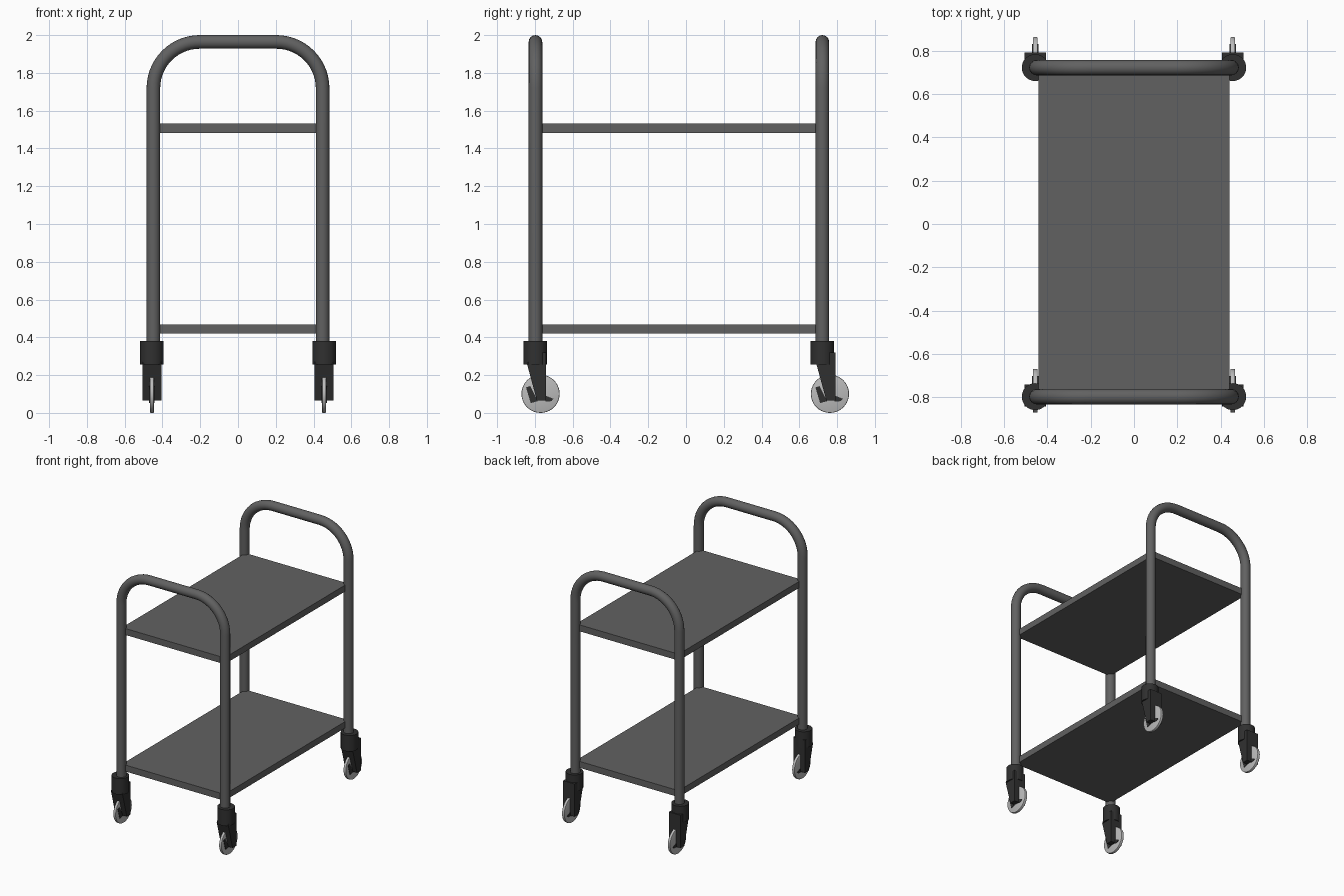
import bpy, bmesh, math
from mathutils import Matrix

if "Cube" in bpy.data.objects:
    bpy.data.objects.remove(bpy.data.objects["Cube"])

def material(name, v):
    m = bpy.data.materials.new(name)
    m.diffuse_color = (v, v, v, 1)
    m.use_nodes = True
    m.node_tree.nodes["Principled BSDF"].inputs["Base Color"].default_value = m.diffuse_color
    return m

STEEL = material("dark_steel", 0.12)
BLACK = material("black_plastic", 0.03)
PALE = material("pale_rubber", 0.5)

def add(name, bm, mat):
    bmesh.ops.recalc_face_normals(bm, faces=bm.faces)
    me = bpy.data.meshes.new(name)
    bm.to_mesh(me)
    bm.free()
    me.materials.append(mat)
    ob = bpy.data.objects.new(name, me)
    bpy.context.collection.objects.link(ob)
    return ob

def smooth(ob):
    bpy.ops.object.select_all(action='DESELECT')
    ob.select_set(True)
    bpy.context.view_layer.objects.active = ob
    bpy.ops.object.shade_smooth_by_angle(angle=math.radians(35))

def box(name, x0, x1, y0, y1, z0, z1, mat):
    bm = bmesh.new()
    bmesh.ops.create_cube(bm, size=1)
    bm.transform(Matrix.Translation(((x0 + x1) / 2, (y0 + y1) / 2, (z0 + z1) / 2))
                 @ Matrix.Diagonal((x1 - x0, y1 - y0, z1 - z0, 1)))
    return add(name, bm, mat)

def cylinder(name, r, depth, loc, mat, axis='Z', bevel=0):
    bm = bmesh.new()
    bmesh.ops.create_cone(bm, cap_ends=True, segments=40, radius1=r, radius2=r, depth=depth)
    if bevel:
        rims = [e for e in bm.edges if abs(e.verts[0].co.z - e.verts[1].co.z) < 1e-5]
        bmesh.ops.bevel(bm, geom=rims, offset=bevel, segments=2, profile=0.5, affect='EDGES')
    if axis == 'X':
        bm.transform(Matrix.Rotation(math.pi / 2, 4, 'Y'))
    bm.transform(Matrix.Translation(loc))
    ob = add(name, bm, mat)
    smooth(ob)
    return ob

def plate(name, profile, x, half, mat):
    """Extrude a (y, z) outline across x."""
    bm = bmesh.new()
    f = bm.faces.new([bm.verts.new((x - half, y, z)) for y, z in profile])
    ext = bmesh.ops.extrude_face_region(bm, geom=[f])['geom']
    bmesh.ops.translate(bm, vec=(2 * half, 0, 0),
                        verts=[v for v in ext if isinstance(v, bmesh.types.BMVert)])
    return add(name, bm, mat)

def hoop(name, y):
    """Bent tube: two legs joined by a rounded handle."""
    hx, top, r = 0.448, 1.964, 0.245
    right = [(hx, 0.3)]
    for i in range(15):
        a = math.pi / 2 * i / 14
        right.append((hx - r + r * math.cos(a), top - r + r * math.sin(a)))
    pts = right + [(-x, z) for x, z in reversed(right)]
    cu = bpy.data.curves.new(name, 'CURVE')
    cu.dimensions = '3D'
    cu.bevel_depth = 0.036
    cu.bevel_resolution = 6
    cu.use_fill_caps = True
    sp = cu.splines.new('POLY')
    sp.points.add(len(pts) - 1)
    for p, (x, z) in zip(sp.points, pts):
        p.co = (x, y, z, 1)
    sp.use_smooth = True
    cu.materials.append(STEEL)
    ob = bpy.data.objects.new(name, cu)
    bpy.context.collection.objects.link(ob)

# Tube frames and shelves
FRONT, BACK = -0.797, 0.722
hoop("front_tube_frame", FRONT)
hoop("back_tube_frame", BACK)
for name, z in (("lower_shelf", 0.419), ("upper_shelf", 1.483)):
    box(name, -0.442, 0.442, FRONT, BACK, z, z + 0.05, STEEL)

# Castors: collar, wedge fork, wheel and hub webs
FORK = [(-0.842, 0.26), (-0.789, 0.065), (-0.741, 0.065), (-0.741, 0.32), (-0.80, 0.32)]
WEBS = [[(-0.847, 0.135), (-0.825, 0.142), (-0.785, 0.062), (-0.822, 0.052)],
        [(-0.745, 0.092), (-0.702, 0.075), (-0.712, 0.062), (-0.745, 0.06)]]
for end, leg_y, dy in (("front", FRONT, 0), ("back", BACK, 1.532)):
    for side, x in (("left", -0.456), ("right", 0.456)):
        tag = f"{end}_{side}_"
        shift = lambda prof: [(y + dy, z) for y, z in prof]
        cylinder(tag + "collar", 0.062, 0.125, (x, leg_y, 0.3175), BLACK)
        plate(tag + "fork", shift(FORK), x, 0.05, BLACK)
        cylinder(tag + "wheel", 0.101, 0.022, (x, -0.77 + dy, 0.101), PALE, 'X', 0.005)
        for i, w in enumerate(WEBS):
            plate(f"{tag}hub_web_{i + 1}", shift(w), x, 0.014, BLACK)
